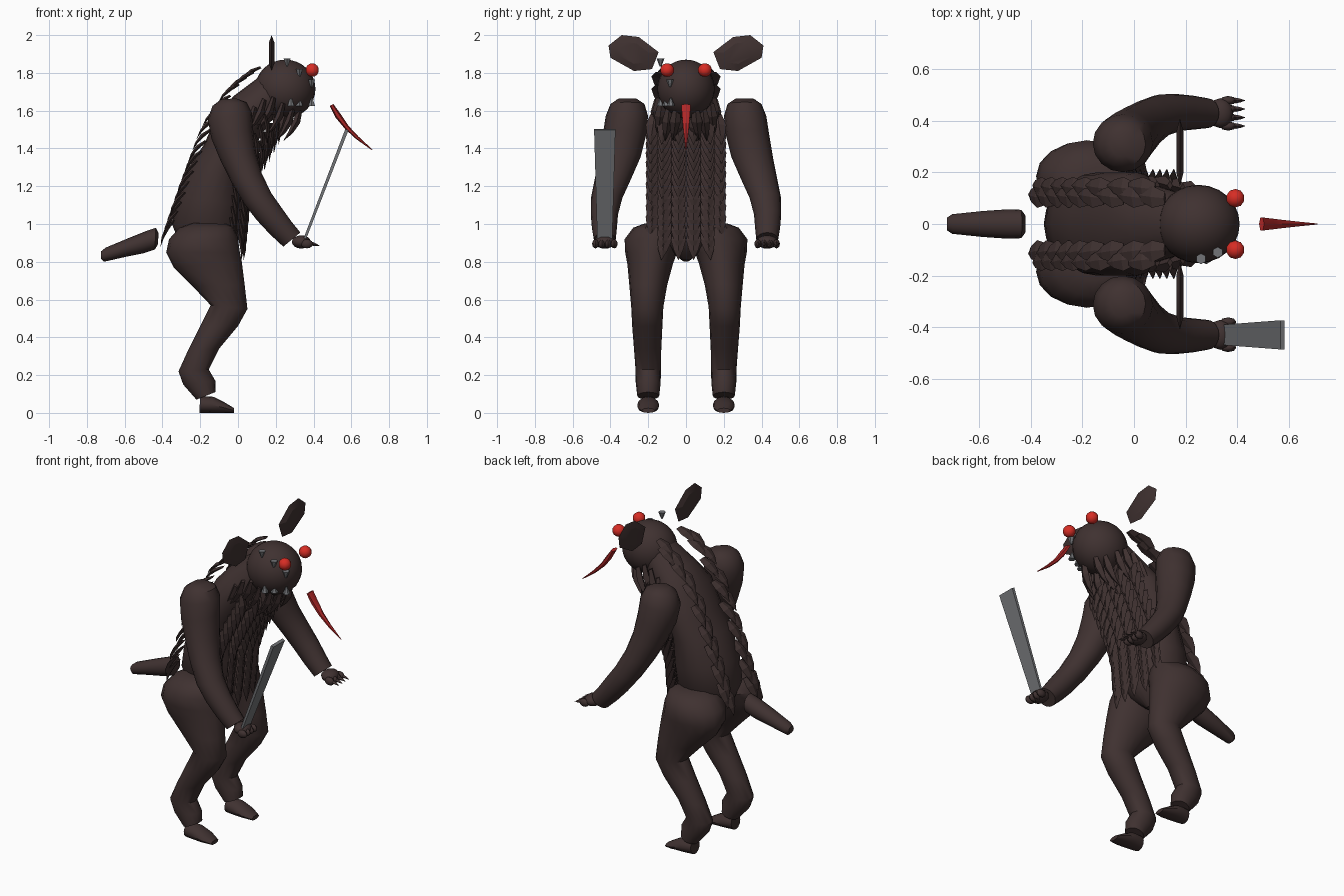
import bpy, bmesh, math
from mathutils import Vector, Matrix


def material(name, rgb):
    m = bpy.data.materials.new(name)
    m.diffuse_color = (*rgb, 1)
    return m


FUR = material("dark brown", (0.050, 0.031, 0.030))
STEEL = material("grey", (0.17, 0.175, 0.185))
RED = material("eye red", (0.68, 0.026, 0.018))
TONGUE = material("tongue red", (0.42, 0.02, 0.02))


def finish(bm, name, mat, angle=40):
    bmesh.ops.recalc_face_normals(bm, faces=bm.faces)
    me = bpy.data.meshes.new(name)
    bm.to_mesh(me)
    bm.free()
    ob = bpy.data.objects.new(name, me)
    bpy.context.collection.objects.link(ob)
    me.materials.append(mat)
    if angle:
        bpy.ops.object.select_all(action='DESELECT')
        ob.select_set(True)
        bpy.context.view_layer.objects.active = ob
        bpy.ops.object.shade_smooth_by_angle(angle=math.radians(angle))
    return ob


def loft(bm, rings, n=16, phase=0.0):
    """Each ring is an ellipse: side-profile points (ax, az) and (bx, bz), y centre, y half width."""
    loops = []
    for ax, az, bx, bz, y, hy in rings:
        a, b = Vector((ax, y, az)), Vector((bx, y, bz))
        c, h = (a + b) / 2, (b - a) / 2
        angles = [2 * math.pi * i / n + phase for i in range(n)]
        loops.append([bm.verts.new(c + h * math.cos(t) + Vector((0, hy * math.sin(t), 0)))
                      for t in angles])
    for lo, hi in zip(loops, loops[1:]):
        for i in range(n):
            j = (i + 1) % n
            bm.faces.new((lo[i], lo[j], hi[j], hi[i]))
    bm.faces.new(loops[0])
    bm.faces.new(loops[-1])


def part(name, rings, mat=FUR, n=16, phase=0.0, angle=40):
    bm = bmesh.new()
    loft(bm, rings, n, phase)
    return finish(bm, name, mat, angle)


def ball(bm, centre, size, u=24, v=16):
    mat = Matrix.Translation(centre) @ Matrix.Diagonal((*size, 1))
    bmesh.ops.create_uvsphere(bm, u_segments=u, v_segments=v, radius=1, matrix=mat)


def spike(bm, base, tip, width, thick, bend=0.0, n=4):
    """Curved pointed scale from base to tip."""
    base, tip = Vector(base), Vector(tip)
    d = tip - base
    nx, nz = Vector((-d.z, d.x)).normalized()
    rings = []
    for t, k in ((0, 0.6), (0.35, 1.0), (0.7, 0.6), (1, 0.03)):
        p = base + d * t
        off = bend * math.sin(math.pi * t)
        x, z, h = p.x + nx * off, p.z + nz * off, thick * k / 2
        rings.append((x - nx * h, z - nz * h, x + nx * h, z + nz * h, p.y, width * k / 2))
    loft(bm, rings, n)


def along(path, t):
    """Point on a polyline, t in 0..1."""
    f = t * (len(path) - 1)
    i = min(int(f), len(path) - 2)
    return Vector(path[i]).lerp(Vector(path[i + 1]), f - i)


# torso and neck
part("torso", [
    (-0.22, 0.82, -0.10, 0.81, 0, 0.03), (-0.31, 0.90, -0.01, 0.88, 0, 0.13),
    (-0.35, 1.00, 0.02, 0.96, 0, 0.18), (-0.32, 1.15, 0.03, 1.10, 0, 0.20),
    (-0.25, 1.32, 0.03, 1.26, 0, 0.20), (-0.18, 1.42, 0.06, 1.36, 0, 0.20),
    (-0.11, 1.58, 0.13, 1.48, 0, 0.20), (-0.02, 1.68, 0.17, 1.54, 0, 0.15),
    (0.10, 1.77, 0.25, 1.60, 0, 0.12)], n=20)

# head and eyes
bm = bmesh.new()
ball(bm, (0.25, 0, 1.715), (0.16, 0.152, 0.155))
finish(bm, "head", FUR)
for s, side in ((1, "left"), (-1, "right")):
    bm = bmesh.new()
    ball(bm, (0.393, 0.1 * s, 1.815), (0.037, 0.037, 0.036), 10, 7)
    finish(bm, side + "_eye", RED)

# ears: lens-shaped plates with a thick middle
outline = [(0.145, 1.91), (0.25, 1.99), (0.34, 2.0), (0.41, 1.945),
           (0.40, 1.88), (0.275, 1.81), (0.18, 1.82)]
for s, side in ((1, "left"), (-1, "right")):
    bm = bmesh.new()
    rim = [bm.verts.new((0.178, y * s, z)) for y, z in outline]
    for dx in (-0.014, 0.014):
        inner = [bm.verts.new((0.178 + dx, s * (0.28 + (y - 0.28) * 0.6), 1.905 + (z - 1.905) * 0.6))
                 for y, z in outline]
        for i in range(len(rim)):
            j = (i + 1) % len(rim)
            bm.faces.new((rim[i], rim[j], inner[j], inner[i]))
        bm.faces.new(inner)
    finish(bm, side + "_ear", FUR, 20)

# teeth: small cones on one side of the face (last value: pointing up or down)
bm = bmesh.new()
for x, y, z, up in ((0.26, -0.135, 1.855, -1), (0.325, -0.11, 1.80, -1), (0.39, -0.085, 1.745, -1),
                    (0.39, -0.08, 1.645, 1), (0.325, -0.105, 1.645, 1), (0.28, -0.135, 1.645, 1)):
    bmesh.ops.create_cone(bm, cap_ends=True, segments=6, radius1=0.021, radius2=0.005, depth=0.042,
                          matrix=Matrix.Translation((x, y, z)) @ Matrix.Diagonal((1, 1, up, 1)))
finish(bm, "teeth", STEEL, 30)

# tongue
part("tongue", [
    (0.485, 1.625, 0.505, 1.635, 0, 0.029), (0.515, 1.565, 0.545, 1.58, 0, 0.024),
    (0.565, 1.505, 0.585, 1.52, 0, 0.018), (0.625, 1.45, 0.638, 1.463, 0, 0.011),
    (0.710, 1.39, 0.713, 1.393, 0, 0.002)], TONGUE, 6)

# tail
part("tail", [
    (-0.425, 0.89, -0.42, 0.95, 0, 0.035), (-0.44, 0.865, -0.435, 0.98, 0, 0.055),
    (-0.50, 0.845, -0.48, 0.965, 0, 0.057), (-0.60, 0.825, -0.58, 0.925, 0, 0.050),
    (-0.71, 0.80, -0.70, 0.875, 0, 0.038), (-0.725, 0.815, -0.725, 0.855, 0, 0.025)])

for s, side in ((1, "left"), (-1, "right")):
    # legs
    part(side + "_leg", [(a, b, c, d, y * s, h) for a, b, c, d, y, h in (
        (-0.24, 1.005, -0.06, 1.00, 0.15, 0.07), (-0.31, 0.98, -0.015, 0.98, 0.16, 0.12),
        (-0.365, 0.92, 0.00, 0.92, 0.17, 0.155), (-0.38, 0.85, 0.01, 0.85, 0.185, 0.137),
        (-0.34, 0.77, 0.02, 0.80, 0.19, 0.12), (-0.24, 0.67, 0.035, 0.68, 0.20, 0.10),
        (-0.145, 0.57, 0.05, 0.55, 0.205, 0.085), (-0.20, 0.46, 0.00, 0.46, 0.205, 0.08),
        (-0.265, 0.33, -0.10, 0.34, 0.203, 0.072), (-0.315, 0.22, -0.155, 0.23, 0.20, 0.067),
        (-0.29, 0.15, -0.12, 0.17, 0.20, 0.066), (-0.22, 0.07, -0.12, 0.11, 0.20, 0.058))])
    # feet
    part(side + "_foot", [(a, b, c, d, 0.2 * s, h) for a, b, c, d, h in (
        (-0.205, 0.0, -0.20, 0.09, 0.045), (-0.15, 0.0, -0.13, 0.085, 0.058),
        (-0.08, 0.0, -0.07, 0.055, 0.055), (-0.02, 0.0, -0.02, 0.025, 0.035))], n=12)
    # arms
    part(side + "_arm", [(a, b, c, d, y * s, h) for a, b, c, d, y, h in (
        (-0.09, 1.66, -0.01, 1.665, 0.31, 0.05), (-0.135, 1.625, 0.045, 1.645, 0.31, 0.09),
        (-0.16, 1.555, 0.073, 1.59, 0.313, 0.112), (-0.14, 1.45, 0.08, 1.50, 0.325, 0.115),
        (-0.09, 1.33, 0.095, 1.38, 0.35, 0.11), (-0.035, 1.22, 0.125, 1.27, 0.385, 0.097),
        (0.03, 1.11, 0.175, 1.165, 0.42, 0.083), (0.10, 1.02, 0.235, 1.08, 0.432, 0.072),
        (0.17, 0.945, 0.285, 1.01, 0.432, 0.066), (0.24, 0.88, 0.33, 0.955, 0.43, 0.058))])
    # hands with four fingers
    bm = bmesh.new()
    ball(bm, (0.335, 0.43 * s, 0.905), (0.05, 0.058, 0.035), 12, 8)
    for i in range(4):
        y = (0.38 + 0.033 * i) * s
        ball(bm, (0.365, y, 0.895), (0.032, 0.018, 0.024), 8, 6)
        if s > 0:
            spike(bm, (0.375, y, 0.90), (0.432, y, 0.885), 0.022, 0.02)
    finish(bm, side + "_hand", FUR)

# blade held in the right hand
part("blade", [
    (0.335, 0.90, 0.353, 0.893, -0.43, 0.055), (0.565, 1.505, 0.588, 1.495, -0.43, 0.080)],
    STEEL, 4, math.pi / 4, 0)

# two rows of scales down the back
spine = [(0.12, 1.83), (0.02, 1.76), (-0.10, 1.60), (-0.17, 1.44), (-0.23, 1.30), (-0.29, 1.15), (-0.34, 1.02)]
bm = bmesh.new()
for s in (1, -1):
    for i in range(17):
        x, z = along(spine, i / 16)
        k = i / 16
        y = 0.10 + 0.035 * (i % 2)
        spike(bm, (x, y * s, z), (x - 0.12 + 0.05 * k, (y + 0.015) * s, z - 0.09 - 0.05 * k),
              0.085, 0.022, -0.014)
finish(bm, "back_scales", FUR, 0)

# columns of scales down the chest and belly
chest = [(0.20, 1.58), (0.14, 1.47), (0.08, 1.36), (0.04, 1.23), (0.03, 1.10), (0.015, 0.97)]
bm = bmesh.new()
for s in (1, -1):
    for y, back, count, end in ((0.04, 0.0, 13, 1.0), (0.105, 0.012, 13, 1.0), (0.165, 0.06, 11, 0.9)):
        for i in range(count):
            x, z = along(chest, end * i / (count - 1))
            spike(bm, (x - back, y * s, z), (x - back + 0.015, (y + 0.025 * (y > 0.1)) * s, z - 0.16),
                  0.08, 0.026, 0.01)
finish(bm, "chest_scales", FUR, 0)

# shaggy spikes round the jaw and neck
bm = bmesh.new()
for s in (1, -1):
    for x, y, z in ((0.33, 0.05, 1.61), (0.29, 0.09, 1.61), (0.24, 0.13, 1.64), (0.19, 0.14, 1.67),
                    (0.14, 0.15, 1.66), (0.25, 0.04, 1.58), (0.09, 0.15, 1.62)):
        spike(bm, (x, y * s, z), (x - 0.09, (y + 0.02) * s, z - 0.17), 0.06, 0.04, 0.016)
finish(bm, "jaw_spikes", FUR, 0)
